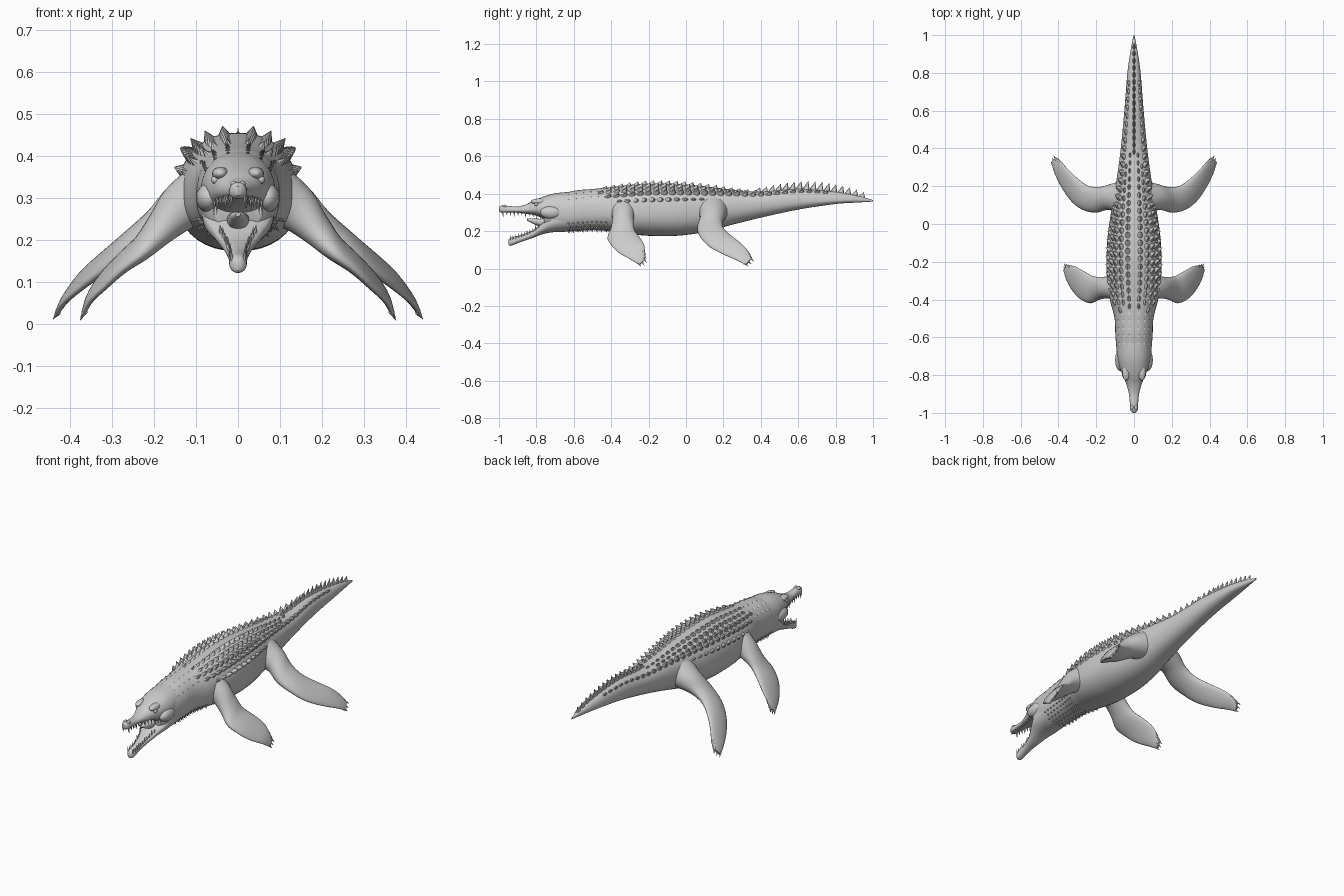
import bpy, bmesh, math
from mathutils import Vector as V

if "Cube" in bpy.data.objects:
    bpy.data.objects.remove(bpy.data.objects["Cube"])


def finish(name, bm, angle=40, mirror=False):
    bmesh.ops.recalc_face_normals(bm, faces=bm.faces)
    me = bpy.data.meshes.new(name)
    bm.to_mesh(me)
    bm.free()
    ob = bpy.data.objects.new(name, me)
    bpy.context.collection.objects.link(ob)
    if mirror:
        ob.modifiers.new("mirror", 'MIRROR')
    bpy.ops.object.select_all(action='DESELECT')
    ob.select_set(True)
    bpy.context.view_layer.objects.active = ob
    bpy.ops.object.shade_smooth_by_angle(angle=math.radians(angle))
    return ob


def catmull(rows, n):
    """Smooth interpolation of a list of number rows, n steps per span."""
    out = []
    for i in range(len(rows) - 1):
        a, b, c, d = (rows[max(0, min(len(rows) - 1, i + k))] for k in (-1, 0, 1, 2))
        for s in range(n):
            t = s / n
            out.append([.5 * (2 * q + (r - p) * t + (2 * p - 5 * q + 4 * r - u) * t * t
                              + (3 * q - p - 3 * r + u) * t ** 3) for p, q, r, u in zip(a, b, c, d)])
    return out + [list(rows[-1])]


def skin(bm, rings):
    vs = [[bm.verts.new(p) for p in r] for r in rings]
    n = len(vs[0])
    for a, b in zip(vs, vs[1:]):
        for i in range(n):
            bm.faces.new((a[i], a[(i + 1) % n], b[(i + 1) % n], b[i]))
    bm.faces.new(vs[0])
    bm.faces.new(vs[-1][::-1])


def section(row, t, e=.9):
    y, w, mid, top, bot = row
    c, s = math.cos(t), math.sin(t)
    z = (top - mid if s > 0 else mid - bot) * math.copysign(abs(s) ** e, s)
    return V((w * math.copysign(abs(c) ** e, c), y, mid + z))


def loft(name, rows, n=6, seg=36):
    bm = bmesh.new()
    skin(bm, [[section(r, math.tau * i / seg) for i in range(seg)] for r in catmull(rows, n)])
    return finish(name, bm, 50)


def spike(bm, base, tip, r, n=6):
    base, tip = V(base), V(tip)
    d = (tip - base).normalized()
    u = d.orthogonal().normalized()
    w = d.cross(u)
    ring = [bm.verts.new(base + r * (math.cos(math.tau * i / n) * u + math.sin(math.tau * i / n) * w)) for i in range(n)]
    top = bm.verts.new(tip)
    for i in range(n):
        bm.faces.new((ring[i], ring[(i + 1) % n], top))
    bm.faces.new(ring)


# Sections: y, half width, widest z, top z, bottom z
BODY = [(-.76, .06, .29, .35, .22), (-.72, .085, .295, .385, .195), (-.6, .098, .30, .415, .20),
        (-.5, .103, .31, .425, .205), (-.4, .128, .305, .435, .20), (-.3, .142, .30, .447, .185),
        (-.2, .146, .30, .455, .175), (-.05, .138, .30, .453, .175), (.1, .115, .31, .44, .195),
        (.25, .09, .33, .422, .235), (.4, .07, .345, .41, .272), (.6, .051, .36, .425, .315),
        (.8, .035, .365, .41, .345), (.92, .018, .368, .388, .353), (1, .002, .362, .366, .358)]
SKULL = [(-1, .008, .318, .328, .306), (-.985, .02, .315, .337, .298), (-.95, .022, .312, .335, .30),
         (-.9, .027, .313, .332, .298), (-.85, .04, .315, .345, .292), (-.81, .056, .32, .365, .285),
         (-.76, .075, .32, .385, .265), (-.7, .088, .31, .402, .23), (-.62, .09, .31, .41, .25)]
JAW = [(-.95, .008, .142, .152, .128), (-.935, .02, .142, .165, .122), (-.88, .023, .16, .18, .143),
       (-.82, .036, .185, .205, .163), (-.77, .06, .22, .24, .182), (-.72, .082, .25, .28, .193),
       (-.62, .09, .28, .33, .20)]
loft("body", BODY)
loft("skull", SKULL)
loft("lower_jaw", JAW)
loft("tongue", [(-.85, .006, .262, .266, .256), (-.83, .018, .258, .268, .245),
                (-.78, .025, .25, .266, .225), (-.7, .03, .25, .27, .22)], 4, 16)


def at(rows, y):
    dense = catmull(rows, 6)
    for a, b in zip(dense, dense[1:]):
        if y <= b[0]:
            f = (y - a[0]) / (b[0] - a[0])
            return [p + (q - p) * f for p, q in zip(a, b)]
    return dense[-1]


def scute(bm, y, ang, h, length, width):
    """Keeled plate standing on the body surface and leaning backward."""
    row = at(BODY, y)
    p = section(row, ang)
    tan = (section(row, ang + .03) - section(row, ang - .03)).normalized()
    nor = tan.cross(V((0, 1, 0))).normalized()
    if nor.dot(p - V((0, y, row[2]))) < 0:
        nor = -nor
    ring = [bm.verts.new(p - nor * .006 + V((0, math.cos(k * math.pi / 4) * length, 0))
                         + tan * math.sin(k * math.pi / 4) * width) for k in range(8)]
    tip = bm.verts.new(p + nor * h + V((0, length * .7, 0)))
    for i in range(8):
        bm.faces.new((ring[i], ring[(i + 1) % 8], tip))


# Rows of armour: start y, end y, start angle, end angle, height
bm = bmesh.new()
for k, (y0, y1, a0, a1, h) in enumerate([(-.44, .4, 80, 76, .02), (-.44, .32, 65, 62, .022), (-.46, .3, 51, 50, .026),
                                         (-.44, .76, 36, 52, .03), (-.36, .12, 22, 26, .018)]):
    n = int((y1 - y0) / .042)
    for i in range(n):
        f = (i + .5 * (k % 2)) / n
        s = .55 + .45 * math.sin(math.pi * min(1, f * 1.1 + .08))
        scute(bm, y0 + (y1 - y0) * f, math.radians(a0 + (a1 - a0) * f), h * s, .023, .017 * s)
finish("back_scutes", bm, 25, True)

# Tall crest along the tail
bm = bmesh.new()
for i in range(16):
    y = .38 + i * .037
    s = math.sin(math.pi * (i + 2.5) / 20)
    scute(bm, y, math.pi / 2, .012 + .032 * s, .022, .009)
finish("tail_crest", bm, 25)

# Small spines under the throat and weak bumps on the neck
bm = bmesh.new()
for j in range(5):
    for i in range(9):
        scute(bm, -.63 + i * .025 + .012 * (j % 2), math.radians(-84 + j * 13), .012, .008, .006)
finish("throat_spines", bm, 25, True)
bm = bmesh.new()
for j in range(3):
    for i in range(6):
        scute(bm, -.68 + i * .04, math.radians(78 - j * 20), .006, .018, .012)
finish("neck_scutes", bm, 60, True)

# Teeth along both jaws
bm = bmesh.new()
for i in range(11):
    y = -.98 + i * .02
    r = at(SKULL, y)
    h = .016 + .008 * (i % 3 == 0)
    spike(bm, (r[1] * .8, y, r[2] - .008), (r[1] * .85, y + .003, r[4] - h), .006)
    y = -.938 + i * .015
    r = at(JAW, y)
    spike(bm, (r[1] * .8, y, r[2] + .008), (r[1] * .85, y - .003, r[3] + h * .75), .005)
finish("teeth", bm, 40, True)


def ball(name, loc, size):
    bm = bmesh.new()
    bmesh.ops.create_uvsphere(bm, u_segments=16, v_segments=10, radius=1)
    bmesh.ops.scale(bm, vec=size, verts=bm.verts)
    bmesh.ops.translate(bm, vec=loc, verts=bm.verts)
    finish(name, bm, 60, True)


ball("brow", (.042, -.785, .358), (.02, .045, .016))
ball("eye", (.054, -.80, .343), (.01, .011, .01))
ball("nostril", (.01, -.972, .333), (.008, .014, .008))
ball("cheek", (.07, -.72, .30), (.03, .06, .035))


# Flippers: leading edge xyz, trailing edge xyz, thickness
def flipper(name, rows):
    dense = catmull(rows, 4)
    mids = [(V(r[:3]) + V(r[3:6])) / 2 for r in dense]
    rings = []
    for i, r in enumerate(dense):
        span = mids[min(i + 1, len(mids) - 1)] - mids[max(i - 1, 0)]
        half = (V(r[:3]) - V(r[3:6])) / 2
        nor = half.cross(span).normalized() * r[6] / 2
        rings.append([mids[i] + half * math.cos(t) + nor * math.sin(t)
                      for t in (math.tau * k / 24 for k in range(24))])
    bm = bmesh.new()
    skin(bm, rings)
    finish(name, bm, 60, True)
    # Claws around the tip
    bm = bmesh.new()
    out = (mids[-1] - mids[-6]).normalized()
    lead, trail, prev = V(rows[-1][:3]), V(rows[-1][3:6]), V(rows[-2][3:6])
    for p, l in ((lead, .018), ((lead + trail) / 2, .026), (trail, .028), ((trail + prev) / 2, .022), (prev, .018)):
        p = p + (mids[-2] - p) * .15
        tip = p + out * l
        tip.z = max(tip.z, .001)
        spike(bm, p - out * .012, tip, .008)
    finish(name + "_claws", bm, 40, True)


flipper("front_flipper", [
    (.07, -.42, .31, .07, -.25, .31, .16), (.13, -.395, .28, .13, -.275, .28, .12),
    (.18, -.40, .215, .18, -.28, .25, .08), (.23, -.42, .165, .22, -.275, .205, .055),
    (.28, -.40, .125, .265, -.25, .17, .04), (.32, -.36, .085, .31, -.225, .13, .03),
    (.355, -.30, .05, .34, -.22, .09, .022), (.37, -.25, .018, .36, -.22, .05, .012)])
flipper("hind_flipper", [
    (.06, .04, .31, .06, .23, .31, .16), (.13, .075, .28, .13, .21, .28, .12),
    (.20, .06, .215, .19, .195, .25, .08), (.27, .075, .17, .25, .205, .21, .055),
    (.33, .12, .12, .31, .25, .17, .04), (.38, .19, .08, .36, .30, .13, .03),
    (.42, .27, .045, .39, .335, .09, .022), (.435, .32, .018, .415, .35, .055, .012)])
